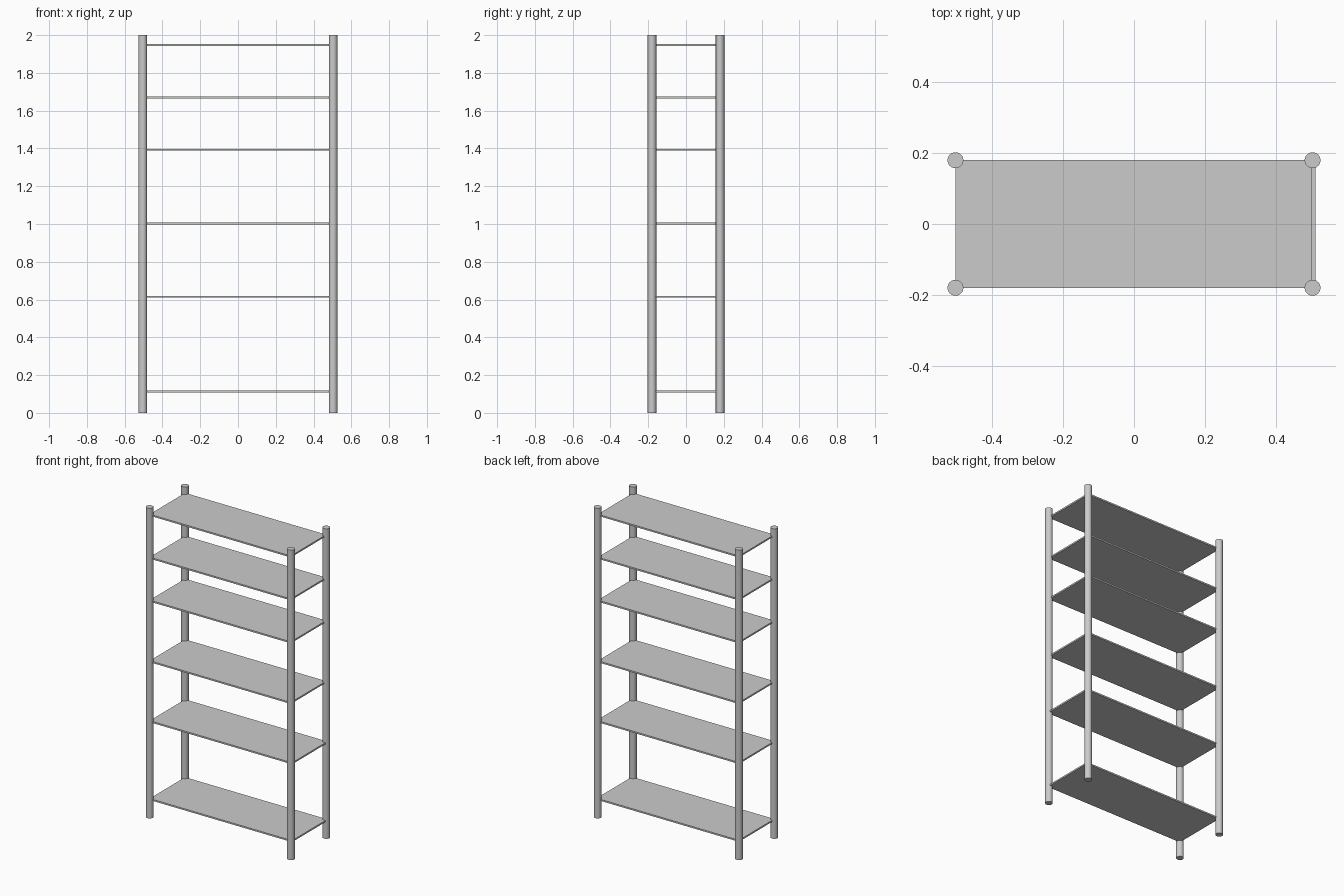
import bpy
import math

cube = bpy.data.objects.get("Cube")
if cube:
    bpy.data.objects.remove(cube, do_unlink=True)

# One painted-metal grey for the whole rack
GREY = (0.6, 0.6, 0.6, 1.0)
metal = bpy.data.materials.new("grey metal")
metal.use_nodes = True
metal.diffuse_color = GREY
metal.node_tree.nodes["Principled BSDF"].inputs["Base Color"].default_value = GREY

POST_X, POST_Y, RADIUS, HEIGHT = 0.504, 0.18, 0.0225, 2.0
THICK = 0.01


def finish(name):
    obj = bpy.context.object
    obj.name = name
    obj.data.materials.append(metal)
    return obj


def add_post(name, x, y):
    bpy.ops.mesh.primitive_cylinder_add(
        vertices=24, radius=RADIUS, depth=HEIGHT, location=(x, y, HEIGHT / 2))
    finish(name)
    bpy.ops.object.shade_smooth_by_angle(angle=math.radians(40))


def add_shelf(name, z, right_end):
    left_end = -POST_X
    bpy.ops.mesh.primitive_cube_add(
        size=1, location=((left_end + right_end) / 2, 0, z))
    obj = finish(name)
    obj.scale = (right_end - left_end, 2 * POST_Y, THICK)
    bpy.ops.object.transform_apply(location=False, rotation=False, scale=True)


# Four round corner posts
for side, sx in (("left", 1), ("right", -1)):
    for depth, sy in (("front", -1), ("back", 1)):
        add_post(f"{depth}_{side}_post", sx * POST_X, sy * POST_Y)

# Six thin shelves, the lower two slightly longer
for i, z in enumerate((0.113, 0.615, 1.002, 1.393, 1.67, 1.947)):
    add_shelf(f"shelf_{i + 1}", z, 0.512 if i < 2 else 0.503)
